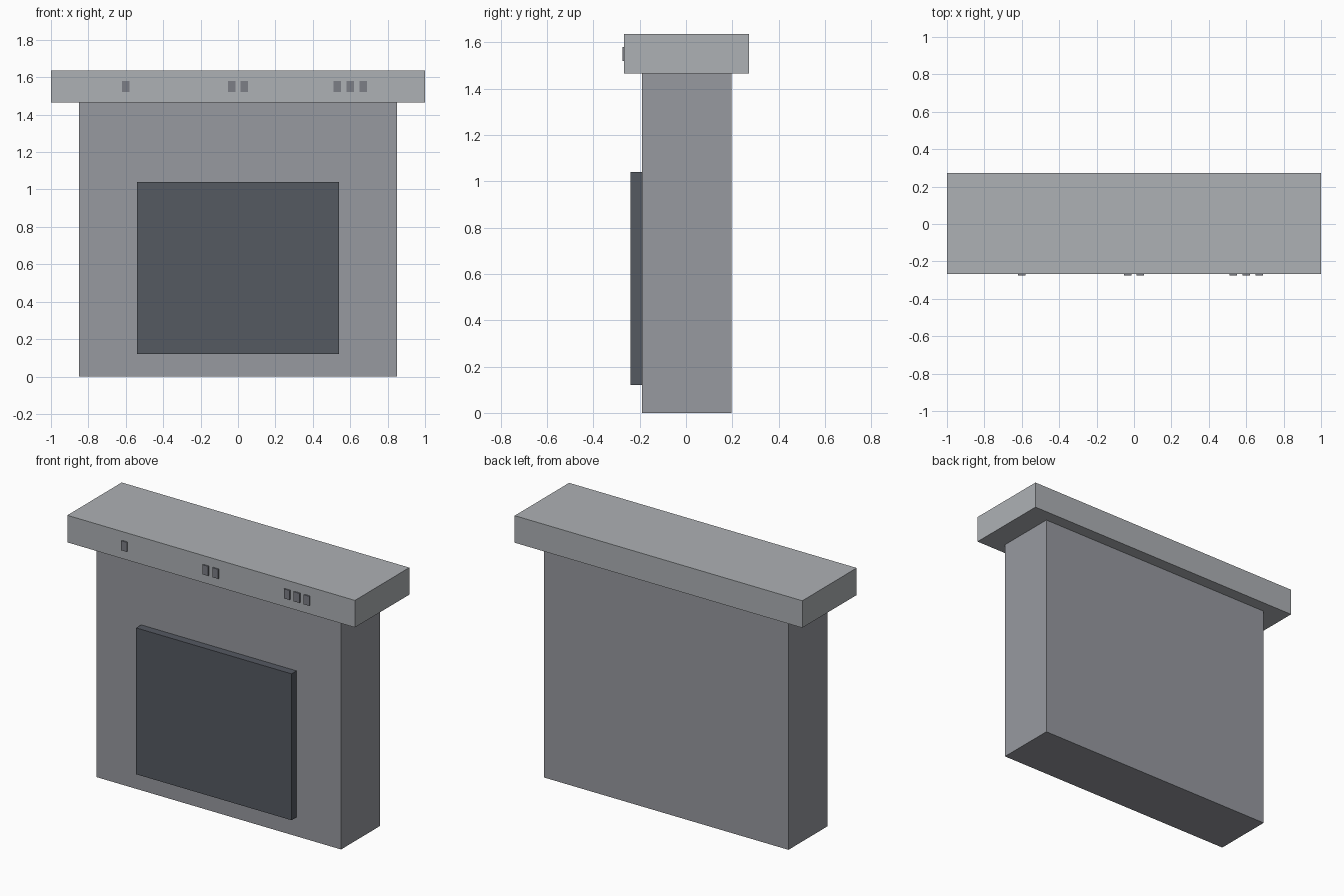
import bpy

if "Cube" in bpy.data.objects:
    bpy.data.objects.remove(bpy.data.objects["Cube"])


def material(name, rgb):
    mat = bpy.data.materials.new(name)
    mat.diffuse_color = (*rgb, 1)
    mat.use_nodes = True
    mat.node_tree.nodes["Principled BSDF"].inputs["Base Color"].default_value = mat.diffuse_color
    return mat


def box(name, x, y, z, mat):
    """Box spanning the given (min, max) ranges."""
    spans = (x, y, z)
    bpy.ops.mesh.primitive_cube_add(size=1, location=[(a + b) / 2 for a, b in spans])
    obj = bpy.context.object
    obj.name = name
    obj.scale = [b - a for a, b in spans]
    bpy.ops.object.transform_apply(location=False, rotation=False, scale=True)
    obj.data.materials.append(mat)
    return obj


stone = material("stone", (0.31, 0.32, 0.35))
slab = material("slab", (0.42, 0.44, 0.46))
dark = material("dark_panel", (0.09, 0.10, 0.12))
trim = material("trim", (0.20, 0.21, 0.24))

# Main block, overhanging top slab and raised front panel
box("body", (-0.85, 0.85), (-0.19, 0.196), (0, 1.465), stone)
box("top_slab", (-1, 1), (-0.267, 0.273), (1.465, 1.635), slab)
box("front_panel", (-0.54, 0.54), (-0.24, -0.19), (0.12, 1.04), dark)

# Small tally marks in groups of one, two and three along the slab front
pitch = 0.069
for count, centre in ((1, -0.6), (2, 0.0), (3, 0.6)):
    for i in range(count):
        x = centre + (i - (count - 1) / 2) * pitch
        box(f"mark_{count}_{i + 1}", (x - 0.02, x + 0.02),
            (-0.275, -0.267), (1.52, 1.58), trim)
